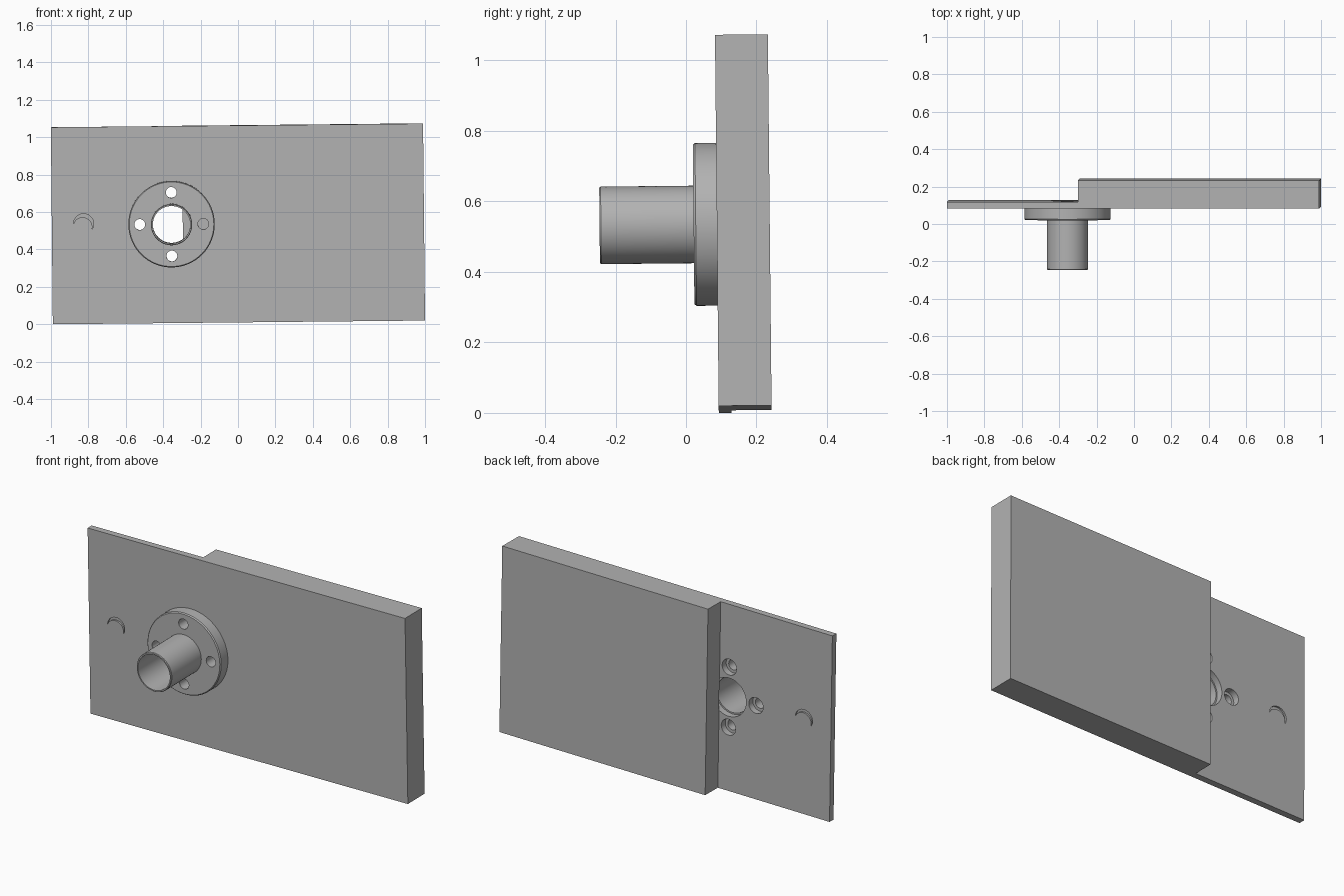
import bpy, bmesh, math
from mathutils import Matrix, Vector

if "Cube" in bpy.data.objects:
    bpy.data.objects.remove(bpy.data.objects["Cube"])

W, H, STEP = 1.99, 1.053, 0.70      # plate width, height, start of thick block
THIN, THICK = 0.036, 0.15
CX, CZ = 0.64, 0.529                # pipe axis
TILT = 0.01

# The whole assembly leans very slightly
PLACE = (Matrix.Translation((-0.99, 0.093, 0))
         @ Matrix.Rotation(TILT, 4, 'X') @ Matrix.Rotation(-TILT, 4, 'Y'))

grey = bpy.data.materials.new("grey metal")
grey.use_nodes = True
colour = (0.45, 0.45, 0.45, 1)
grey.diffuse_color = colour
grey.node_tree.nodes["Principled BSDF"].inputs["Base Color"].default_value = colour


def make(name, bm):
    bmesh.ops.recalc_face_normals(bm, faces=bm.faces)
    mesh = bpy.data.meshes.new(name)
    bm.to_mesh(mesh)
    bm.free()
    mesh.materials.append(grey)
    obj = bpy.data.objects.new(name, mesh)
    bpy.context.collection.objects.link(obj)
    return obj


def extrude(name, outline, height):
    bm = bmesh.new()
    face = bm.faces.new([bm.verts.new((x, y, 0)) for x, y in outline])
    new = bmesh.ops.extrude_face_region(bm, geom=[face])["geom"]
    verts = [v for v in new if isinstance(v, bmesh.types.BMVert)]
    bmesh.ops.translate(bm, verts=verts, vec=(0, 0, height))
    return make(name, bm)


def lathe(name, profile, steps=64):
    # Closed (radius, y) profile spun around the pipe axis
    bm = bmesh.new()
    verts = [bm.verts.new((CX + r, y, CZ)) for r, y in profile]
    edges = [bm.edges.new((verts[i - 1], verts[i])) for i in range(len(verts))]
    bmesh.ops.spin(bm, geom=verts + edges, cent=(CX, 0, CZ), axis=(0, 1, 0),
                   angle=math.tau, steps=steps, use_merge=True)
    bmesh.ops.remove_doubles(bm, verts=bm.verts, dist=1e-5)
    return make(name, bm)


def drill(x, z, r, y0, y1, sides=40):
    bm = bmesh.new()
    m = Matrix.Translation((x, (y0 + y1) / 2, z)) @ Matrix.Rotation(math.pi / 2, 4, 'X')
    bmesh.ops.create_cone(bm, cap_ends=True, segments=sides, radius1=r, radius2=r,
                          depth=y1 - y0, matrix=m)
    return make("drill_cutter", bm)


def crescent(y0, y1, side):
    # Hooked groove, thick in the middle and pointed at its ends
    n = 20
    angles = [math.radians(-35 + 215 * i / n) for i in range(n + 1)]
    outer = [(0.054 * math.cos(a), 0.054 * math.sin(a)) for a in angles]
    inner = [((0.054 - 0.02 * math.sin(math.pi * i / n)) * math.cos(a),
              (0.054 - 0.02 * math.sin(math.pi * i / n)) * math.sin(a))
             for i, a in enumerate(angles)][1:-1]
    obj = extrude("crescent_cutter", outer + inner[::-1], y1 - y0)
    obj.data.transform(Matrix(((side, 0, 0, 0.17), (0, 0, 1, y0), (0, 1, 0, 0.535), (0, 0, 0, 1))))
    bm = bmesh.new()
    bm.from_mesh(obj.data)
    bmesh.ops.recalc_face_normals(bm, faces=bm.faces)
    bm.to_mesh(obj.data)
    bm.free()
    return obj


def cut(obj, cutters):
    for c in cutters:
        mod = obj.modifiers.new("cut", 'BOOLEAN')
        mod.operation, mod.solver, mod.object = 'DIFFERENCE', 'EXACT', c
    bpy.context.view_layer.update()
    graph = bpy.context.evaluated_depsgraph_get()
    mesh = bpy.data.meshes.new_from_object(obj.evaluated_get(graph))
    obj.modifiers.clear()
    obj.data = mesh
    for c in cutters:
        bpy.data.objects.remove(c)


bolts = [(CX + 0.17 * dx, CZ + 0.17 * dz) for dx, dz in ((1, 0), (-1, 0), (0, 1), (0, -1))]

# Stepped plate: thin on the right, thick block on the left
plate = extrude("stepped_plate", [(0, 0), (W, 0), (W, THICK), (STEP, THICK),
                                  (STEP, THIN), (0, THIN)], H)
cut(plate, [drill(x, z, 0.045, -0.02, THIN + 0.001) for x, z in bolts]
    + [drill(CX, CZ, 0.108, -0.02, THIN + 0.001, 64)]
    + [crescent(-0.02, 0.01, 1), crescent(THIN - 0.01, THIN + 0.02, -1)])

# Flange ring with four bolt holes
flange = lathe("flange", [(0.1, 0), (0.231, 0), (0.231, -0.06), (0.226, -0.066), (0.1, -0.066)])
cut(flange, [drill(x, z, 0.029, -0.2, 0.1) for x, z in bolts])

# Hollow pipe
pipe = lathe("pipe", [(0.1, 0), (0.11, 0), (0.11, -0.329), (0.107, -0.333), (0.1, -0.333)])

for obj in (plate, flange, pipe):
    obj.data.transform(PLACE)
    bpy.ops.object.select_all(action='DESELECT')
    obj.select_set(True)
    bpy.context.view_layer.objects.active = obj
    bpy.ops.object.shade_smooth_by_angle(angle=math.radians(30))
